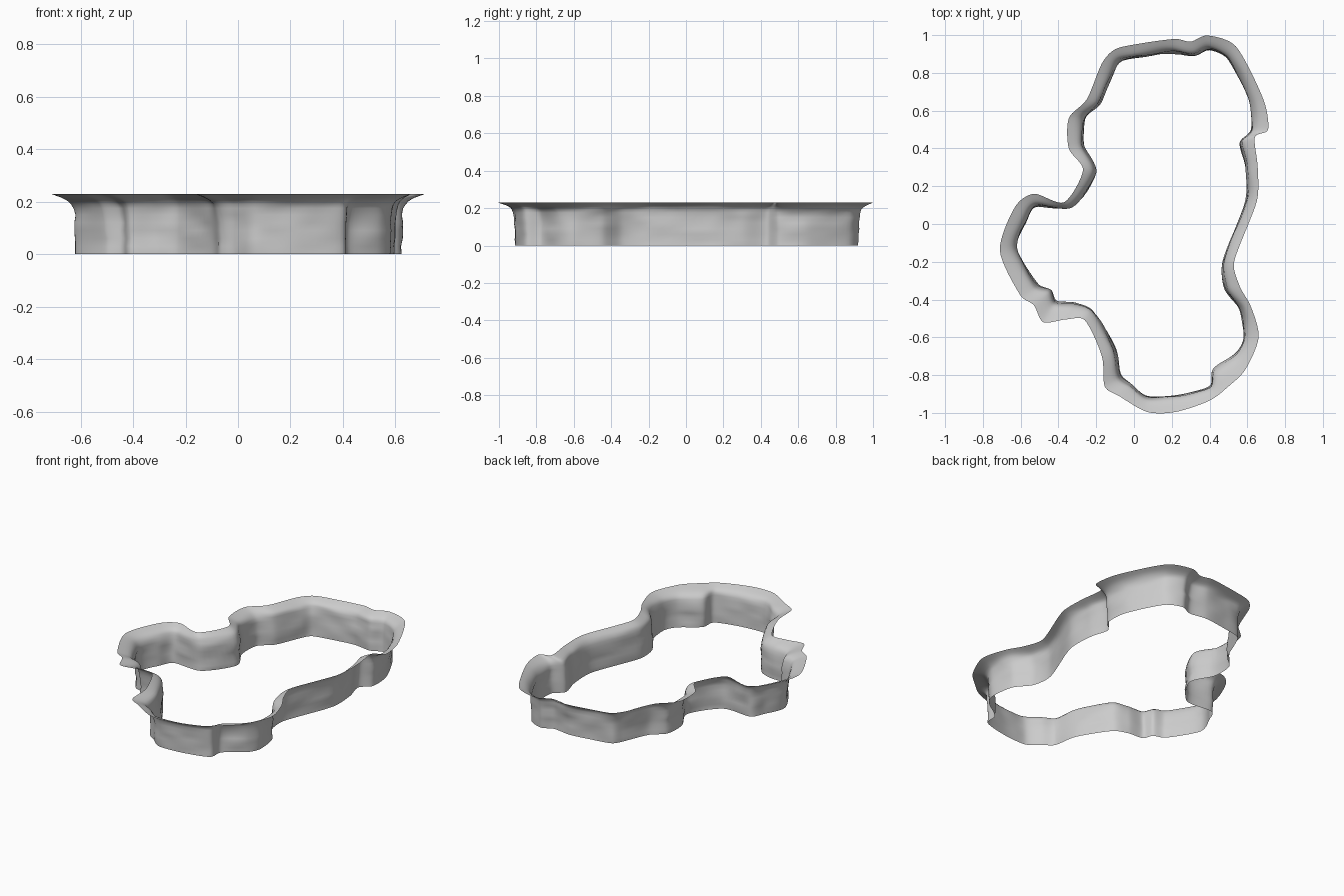
import bpy, bmesh
from mathutils import Vector, noise

if "Cube" in bpy.data.objects:
    bpy.data.objects.remove(bpy.data.objects["Cube"])

# Outline of the wall foot and of the flared lip, matched point by point (top view)
STATIONS = [
    (.40, .92, .39, .998), (.32, .89, .30, .965), (.20, .905, .22, .98), (.05, .885, .03, .955),
    (-.07, .86, -.10, .925), (-.11, .80, -.17, .85), (-.18, .64, -.25, .66),
    (-.26, .56, -.345, .56), (-.265, .42, -.345, .40), (-.20, .27, -.27, .285),
    (-.33, .09, -.37, .115), (-.52, .09, -.53, .16), (-.57, .01, -.63, .09),
    (-.62, -.13, -.71, -.14), (-.51, -.32, -.60, -.38), (-.44, -.35, -.53, -.43),
    (-.41, -.41, -.48, -.52), (-.31, -.42, -.36, -.505), (-.22, -.46, -.26, -.51),
    (-.10, -.65, -.17, -.70), (-.07, -.80, -.155, -.86), (-.01, -.85, -.08, -.91),
    (.07, -.91, .07, -.995), (.23, -.905, .22, -.995), (.40, -.86, .40, -.935),
    (.42, -.77, .50, -.86), (.54, -.68, .59, -.77), (.58, -.60, .66, -.60),
    (.56, -.45, .62, -.44), (.48, -.34, .56, -.33), (.47, -.20, .53, -.20),
    (.59, .12, .65, .12), (.59, .30, .655, .30), (.56, .43, .64, .46),
    (.62, .50, .71, .50), (.61, .65, .685, .66), (.50, .87, .54, .94),
]
# Wall section: (height, how far from foot towards lip)
SECTION = [(0, 0), (.03, 0), (.06, .01), (.09, .02), (.12, .03), (.15, .06), (.175, .11),
           (.19, .18), (.202, .30), (.21, .45), (.217, .62), (.223, .82), (.229, 1)]
STEPS = 8


def spline(points, steps, tension=0.42):
    """Closed cardinal spline through all stations."""
    out, n = [], len(points)
    for i in range(n):
        a, b, c, d = (points[(i + k) % n] for k in (-1, 0, 1, 2))
        # limit tangents so short spans beside long ones do not overshoot
        span = (c - b).length
        m0, m1 = (c - a) * tension, (d - b) * tension
        for m in (m0, m1):
            if m.length > span:
                m *= span / m.length
        for s in range(steps):
            t = s / steps
            out.append(b * (2*t**3 - 3*t**2 + 1) + m0 * (t**3 - 2*t**2 + t)
                       + c * (3*t**2 - 2*t**3) + m1 * (t**3 - t**2))
    return out


foot = spline([Vector((p[0], p[1], 0)) for p in STATIONS], STEPS)
lip = spline([Vector((p[2], p[3], 0)) for p in STATIONS], STEPS)
count = len(foot)

# Sweep the section around the outline as a thin open sheet
bm = bmesh.new()
rows = []
for z, t in SECTION:
    row = []
    for f, l in zip(foot, lip):
        out = (l - f).normalized()
        p = f.lerp(l, t)
        p.z = z
        # slight hand-formed ripples on the upright wall
        ripple = noise.noise(Vector((p.x * 7, p.y * 7, z * 22)))
        row.append(bm.verts.new(p + out * ripple * .011 * (1 - t) * min(1, z / .05)))
    rows.append(row)
for low, high in zip(rows, rows[1:]):
    for i in range(count):
        j = (i + 1) % count
        bm.faces.new((low[i], high[i], high[j], low[j]))

mesh = bpy.data.meshes.new("flared_wall")
bm.to_mesh(mesh)
bm.free()
wall = bpy.data.objects.new("flared_wall", mesh)
bpy.context.collection.objects.link(wall)
bpy.context.view_layer.objects.active = wall
wall.select_set(True)
bpy.ops.object.shade_smooth_by_angle(angle=0.9)
